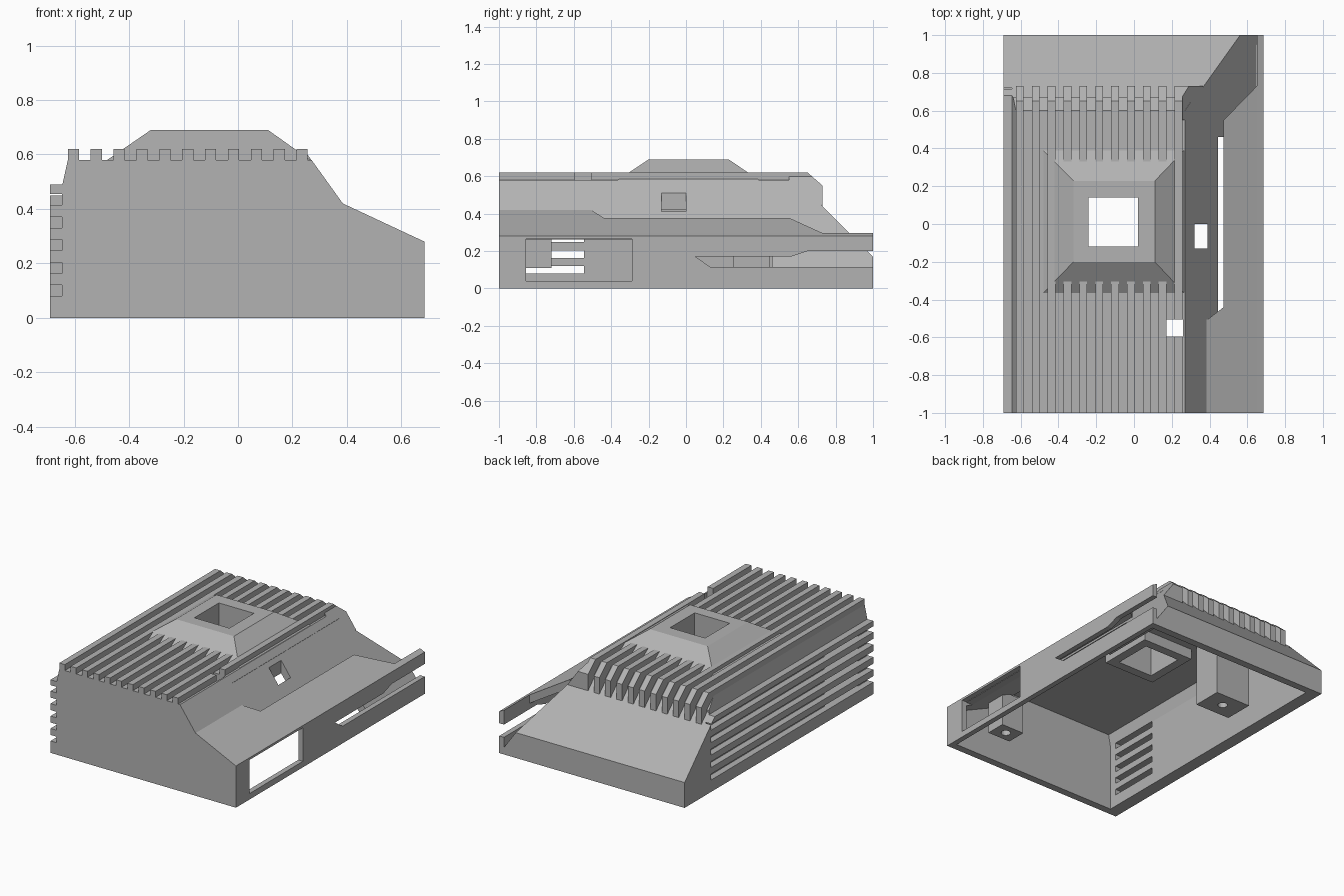
import bpy, bmesh
from mathutils import Vector

if "Cube" in bpy.data.objects:
    bpy.data.objects.remove(bpy.data.objects["Cube"], do_unlink=True)

grey = bpy.data.materials.new("plain grey")
grey.use_nodes = True
grey.diffuse_color = (0.45, 0.45, 0.45, 1)
grey.node_tree.nodes["Principled BSDF"].inputs["Base Color"].default_value = grey.diffuse_color


def finish(name, bm):
    bmesh.ops.recalc_face_normals(bm, faces=bm.faces[:])
    mesh = bpy.data.meshes.new(name)
    bm.to_mesh(mesh)
    bm.free()
    mesh.materials.append(grey)
    ob = bpy.data.objects.new(name, mesh)
    bpy.context.scene.collection.objects.link(ob)
    return ob


def prism(name, axis, pts, lo, hi):
    """Extrude a profile along an axis: x takes (y,z), y takes (x,z), z takes (x,y)."""
    place = {"x": lambda a, b, c: (c, a, b),
             "y": lambda a, b, c: (a, c, b),
             "z": lambda a, b, c: (a, b, c)}[axis]
    bm = bmesh.new()
    face = bm.faces.new([bm.verts.new(place(a, b, lo)) for a, b in pts])
    out = bmesh.ops.extrude_face_region(bm, geom=[face])
    move = Vector(place(0, 0, hi - lo))
    bmesh.ops.translate(bm, vec=move,
                        verts=[v for v in out["geom"] if isinstance(v, bmesh.types.BMVert)])
    return finish(name, bm)


def box(name, x, y, z):
    return prism(name, "z", [(x[0], y[0]), (x[1], y[0]), (x[1], y[1]), (x[0], y[1])], *z)


def combine(ob, other, op="DIFFERENCE", keep=False):
    mod = ob.modifiers.new("cut", "BOOLEAN")
    mod.operation, mod.solver, mod.object = op, "EXACT", other
    bpy.context.view_layer.update()
    deps = bpy.context.evaluated_depsgraph_get()
    mesh = bpy.data.meshes.new_from_object(ob.evaluated_get(deps))
    ob.modifiers.clear()
    ob.data = mesh
    if not keep:
        bpy.data.objects.remove(other, do_unlink=True)


def steep(x):
    return 0.6 - 1.4 * (x - 0.255)


# Hollow shell with a sloping back
shell = prism("main_shell", "y", [(-.69, 0), (-.69, .49), (-.645, .49), (-.625, .58), (.27, .58),
                                  (.385, .42), (.65, .296), (.65, 0)], -1, 1)
back_cut = prism("back_cut", "x", [(.6, .8), (.6, .58), (.67, .515), (.67, .5), (1, .17),
                                   (1.1, .17), (1.1, .8)], -1, 1)
combine(shell, back_cut, keep=True)
cavity = prism("cavity", "y", [(-.605, -.1), (-.605, .45), (-.59, .53), (.24, .53),
                               (.355, .375), (.66, .235), (.66, -.1)], -.95, .95)
combine(cavity, prism("cavity_back", "x", [(.54, .8), (.54, .53), (.6, .48), (.95, .13),
                                           (1.1, .13), (1.1, .8)], -1, 1))
combine(shell, cavity)

# Inner channel wall that carries the steep flank down at the back
channel = prism("channel_wall", "y", [(.36, steep(.36)), (.648, steep(.648)), (.58, .05),
                                      (.32, .42)], .46, .99)
combine(channel, back_cut)
combine(shell, channel, "UNION")

# Opening in the sloped deck, limited below by the steep flank
deck_cut = prism("deck_cut", "z", [(.39, -.505), (.475, -.44), (.475, .55), (.65, .73),
                                   (.65, 1.1), (.3, 1.1), (.3, -.505)], .02, .57)
combine(deck_cut, prism("flank", "y", [(0, steep(0)), (.72, steep(.72)), (.72, -.3), (0, -.3)],
                        -2, 2))
combine(shell, deck_cut)

# Long grooves on the ribbed side, open as vents near the front
for i in range(5):
    z = (.08 + .0835 * i, .12 + .0835 * i)
    combine(shell, box("groove", (-.8, -.647), (-1.1, .72), z))
    combine(shell, box("vent", (-.8, -.55), (-.9, -.545), z))

# Window in the steep flank
combine(shell, box("flank_window", (.32, .39), (-.13, 0), (.3, .56)))


def eye_hole():
    return box("eye_hole", (-.24, .02), (-.12, .14), (.3, .8))


def small_hole():
    return box("small_hole", (.172, .26), (-.595, -.505), (.45, .7))


combine(shell, eye_hole())
combine(shell, small_hole())

# Top ribs that wrap over the back edge
for i in range(11):
    x = -.625 + .084 * i
    rib = prism(f"top_rib_{i + 1}", "x", [(-1, .57), (-1, .62), (.65, .62), (.73, .55), (.73, .44),
                                          (.66, .5), (.66, .51), (.59, .57)], x, x + .041)
    if -.29 < x < .03:
        combine(rib, eye_hole())
    if i == 10:
        combine(rib, small_hole())

# Solid end of the steep flank beside the last rib
flank_end = prism("flank_end", "y", [(.216, .44), (.216, .62), (.25, .62), (.255, .6),
                                     (.365, steep(.365)), (.365, .44)], .55, .73)
combine(flank_end, prism("chamfer", "x", [(.65, .62), (.73, .55), (.8, .55), (.8, .7), (.65, .7)],
                         0, 1))

# Raised housing with a square opening
bm = bmesh.new()
loops = []
for x0, x1, y0, y1, z in [(-.48, .265, -.365, .39, .58), (-.32, .11, -.2, .228, .69)]:
    loops.append([bm.verts.new(p) for p in ((x0, y0, z), (x1, y0, z), (x1, y1, z), (x0, y1, z))])
for loop in loops:
    bm.faces.new(loop)
for i in range(4):
    j = (i + 1) % 4
    bm.faces.new((loops[0][i], loops[0][j], loops[1][j], loops[1][i]))
combine(finish("raised_housing", bm), eye_hole())
combine(box("housing_frame", (-.3, .08), (-.18, .2), (.46, .56)), eye_hole())

# Side wall with a large window and a long slot running out at the back
wall = prism("side_wall", "y", [(.65, 0), (.685, 0), (.685, .28), (.65, .296)], -1, 1)
combine(wall, box("window", (.6, .8), (-.855, -.29), (.04, .265)))
combine(wall, prism("slot", "x", [(.05, .17), (.13, .115), (1.1, .115), (1.1, .2), (.65, .2),
                                  (.56, .17)], .6, .8))
combine(shell, box("window", (.6, .8), (-.855, -.29), (.04, .262)))

# Screw posts inside
for name, x, y, top in [("front_post", (.3, .47), (-.855, -.72), .35),
                        ("back_post", (-.56, -.3), (.25, .45), .55)]:
    post = box(name, x, y, (.11, top))
    hole = bmesh.new()
    bmesh.ops.create_cone(hole, cap_ends=True, segments=20, radius1=.03, radius2=.03, depth=.2)
    bmesh.ops.translate(hole, verts=hole.verts[:], vec=(sum(x) / 2, sum(y) / 2, .12))
    combine(post, finish("screw_hole", hole))
